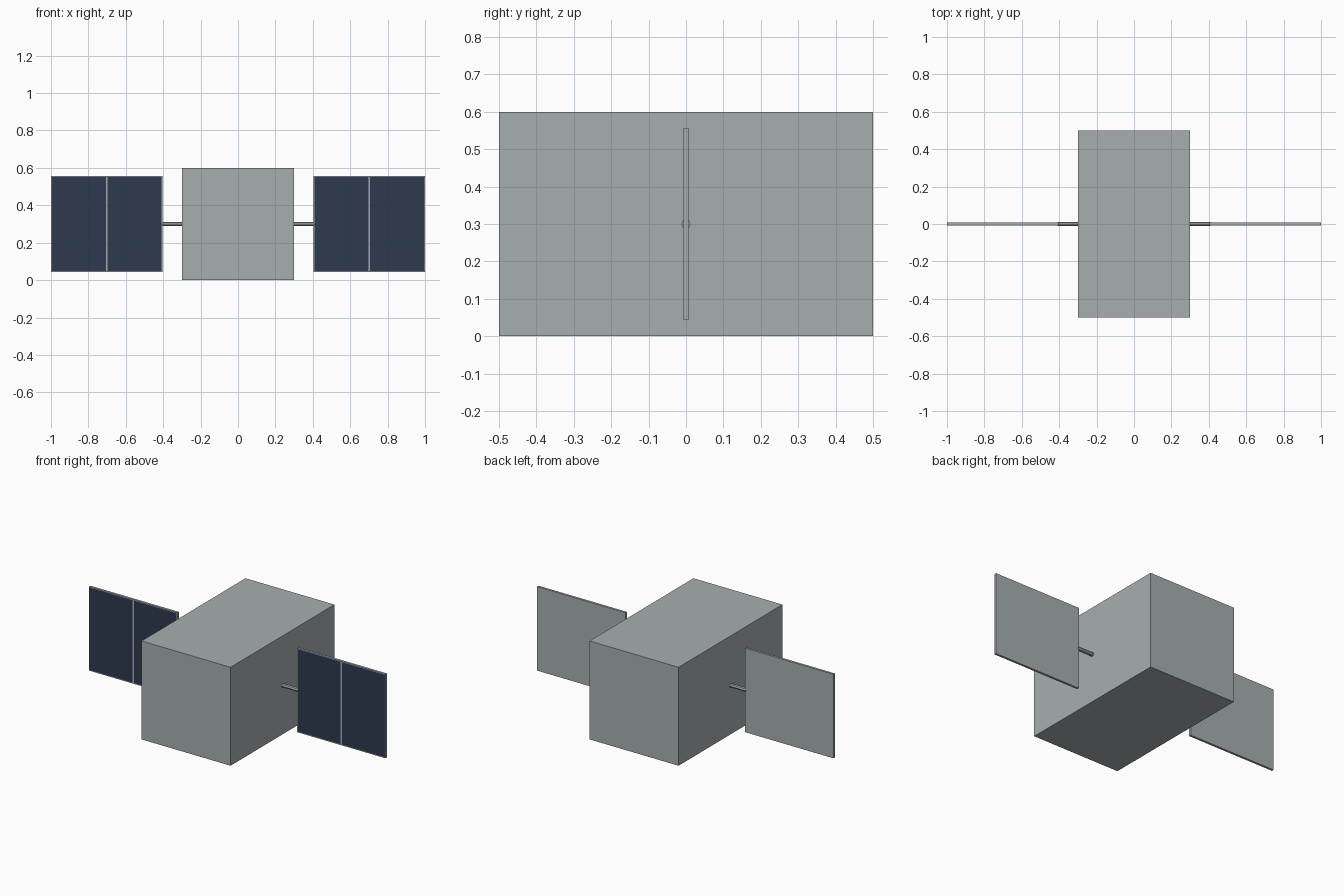
import bpy
import bmesh
from math import radians
from mathutils import Matrix, Vector

cube = bpy.data.objects.get("Cube")
if cube:
    bpy.data.objects.remove(cube, do_unlink=True)


def make_material(name, rgb):
    mat = bpy.data.materials.new(name)
    mat.use_nodes = True
    colour = (*rgb, 1)
    mat.diffuse_color = colour
    mat.node_tree.nodes["Principled BSDF"].inputs["Base Color"].default_value = colour
    return mat


GREY = make_material("light grey metal", (0.39, 0.43, 0.43))
NAVY = make_material("navy solar cell", (0.026, 0.042, 0.077))
MID_Z = 0.3


def add_object(name, bm, location, materials):
    mesh = bpy.data.meshes.new(name)
    bm.to_mesh(mesh)
    bm.free()
    for mat in materials:
        mesh.materials.append(mat)
    obj = bpy.data.objects.new(name, mesh)
    obj.location = location
    bpy.context.collection.objects.link(obj)
    return obj


def box(size):
    bm = bmesh.new()
    bmesh.ops.create_cube(bm, size=1)
    bmesh.ops.scale(bm, vec=size, verts=bm.verts)
    return bm


# Main box body
add_object("body", box((0.6, 1, 0.6)), (0, 0, MID_Z), [GREY])

for side, label in ((1, "left"), (-1, "right")):
    # Support rod from the body to the panel
    bm = bmesh.new()
    bmesh.ops.create_cone(bm, cap_ends=True, segments=8, radius1=0.012,
                          radius2=0.012, depth=0.12,
                          matrix=Matrix.Rotation(radians(90), 4, "Y"))
    add_object(label + "_rod", bm, (side * 0.35, 0, MID_Z), [GREY])

    # Solar panel: split down the middle, with a framed cell in each front half
    bm = box((0.596, 0.014, 0.512))
    bmesh.ops.bisect_plane(bm, geom=bm.verts[:] + bm.edges[:] + bm.faces[:],
                           plane_co=Vector(), plane_no=(1, 0, 0))
    bm.normal_update()
    cells = [f for f in bm.faces if f.normal.y < -0.9]
    bmesh.ops.inset_individual(bm, faces=cells, thickness=0.007)
    for face in cells:
        face.material_index = 1
    add_object(label + "_solar_panel", bm, (side * 0.702, 0, MID_Z), [GREY, NAVY])
